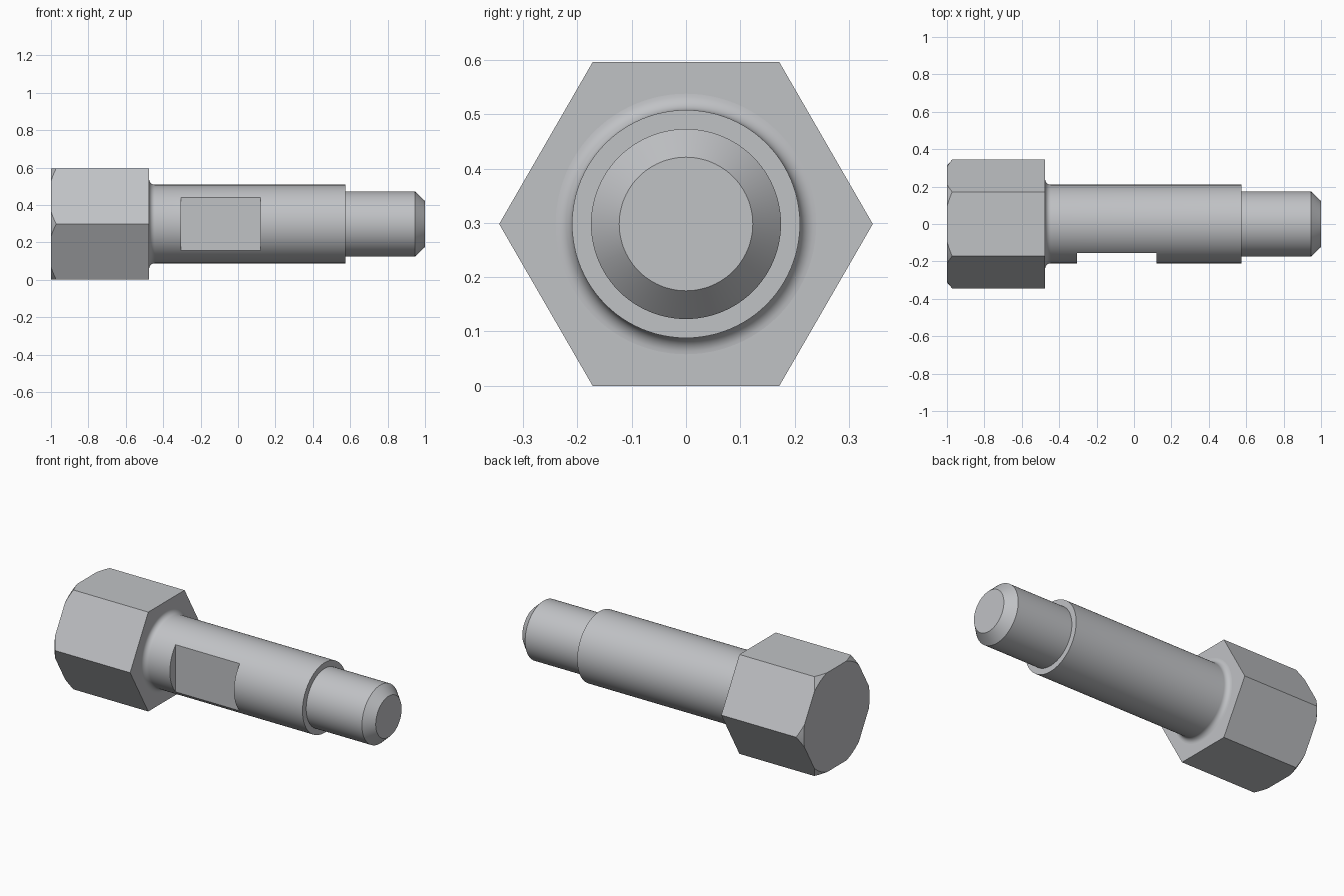
import bpy, bmesh, math
from mathutils import Matrix, Vector

cube = bpy.data.objects.get("Cube")
if cube:
    bpy.data.objects.remove(cube, do_unlink=True)

AXIS_Z = 0.298          # height of the bolt's centre line
FLAT_R = 0.298          # half the width across the hex flats
HEAD_START, HEAD_END = -1.0, -0.475

steel = bpy.data.materials.new("light grey steel")
steel.use_nodes = True
colour = (0.53, 0.54, 0.56, 1)
steel.diffuse_color = colour
steel.node_tree.nodes["Principled BSDF"].inputs["Base Color"].default_value = colour


def turned(name, profile, sides=96, phase=0.0):
    """Solid of revolution about the x axis from (x, radius) points, capped at both ends."""
    bm = bmesh.new()
    rings = []
    for x, r in profile:
        angles = [phase + math.tau * i / sides for i in range(sides)]
        rings.append([bm.verts.new((x, r * math.cos(a), AXIS_Z + r * math.sin(a))) for a in angles])
    for a, b in zip(rings, rings[1:]):
        for i in range(sides):
            j = (i + 1) % sides
            bm.faces.new((a[i], a[j], b[j], b[i]))
    bm.faces.new(rings[0])
    bm.faces.new(rings[-1])
    return finish(name, bm)


def box(name, low, high):
    low, high = Vector(low), Vector(high)
    bm = bmesh.new()
    bmesh.ops.create_cube(bm, size=1, matrix=Matrix.Translation((low + high) / 2)
                          @ Matrix.Diagonal((*(high - low), 1)))
    return finish(name, bm)


def finish(name, bm):
    bmesh.ops.recalc_face_normals(bm, faces=bm.faces)
    mesh = bpy.data.meshes.new(name)
    bm.to_mesh(mesh)
    bm.free()
    mesh.materials.append(steel)
    obj = bpy.data.objects.new(name, mesh)
    bpy.context.collection.objects.link(obj)
    return obj


def select_only(obj):
    bpy.ops.object.select_all(action='DESELECT')
    obj.select_set(True)
    bpy.context.view_layer.objects.active = obj


def carve(obj, cutter, operation):
    """Apply a boolean and discard the cutter."""
    cutter.hide_render = True
    mod = obj.modifiers.new("carve", 'BOOLEAN')
    mod.operation, mod.object, mod.solver = operation, cutter, 'EXACT'
    select_only(obj)
    bpy.ops.object.modifier_apply(modifier=mod.name)
    bpy.data.objects.remove(cutter, do_unlink=True)


# Hex head, with the corners of its outer end turned off by a cone
head = turned("hex_head", [(HEAD_START, FLAT_R / math.cos(math.pi / 6)),
                           (HEAD_END, FLAT_R / math.cos(math.pi / 6))], sides=6)
cone = turned("corner_cone", [(-1.02, 0.289), (-1.0, 0.312), (-0.93, 0.392), (-0.4, 0.392)])
carve(head, cone, 'INTERSECT')

# Shank with a fillet under the head, a stepped end and a chamfered tip
FILLET, SHANK_R = 0.03, 0.21
fillet = [(HEAD_END + FILLET * (1 - math.cos(t)), SHANK_R + FILLET * (1 - math.sin(t)))
          for t in (math.pi / 2 * i / 8 for i in range(9))]
shank = turned("shank", [(HEAD_END - 0.01, SHANK_R + FILLET)] + fillet +
               [(0.575, SHANK_R), (0.575, 0.175), (0.945, 0.175), (1.0, 0.123)])

# Milled flat on the front of the shank
carve(shank, box("flat_cutter", (-0.305, -0.4, 0), (0.12, -0.155, 0.6)), 'DIFFERENCE')

for part in (head, shank):
    select_only(part)
    bpy.ops.object.shade_smooth_by_angle(angle=math.radians(20))
